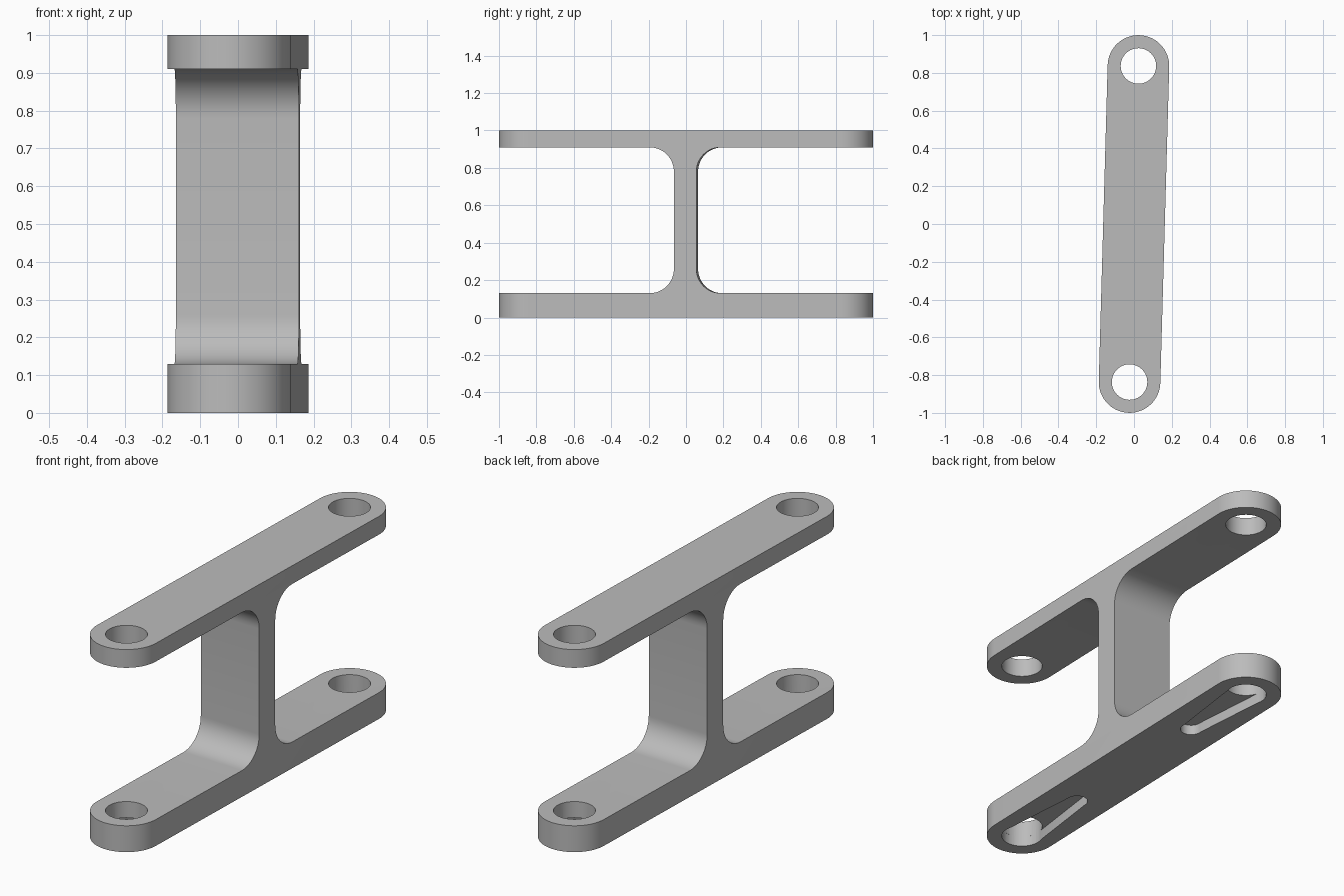
import bpy, bmesh, math
from math import sin, cos, pi
from mathutils import Matrix

cube = bpy.data.objects.get("Cube")
if cube:
    bpy.data.objects.remove(cube, do_unlink=True)

HALF, R_END, R_HOLE = 0.837, 0.163, 0.094      # hole spacing, rounded end, bore
BASE, UNDER, WEB, FILLET = 0.13, 0.91, 0.06, 0.13
TILT = -math.atan2(0.0235, HALF)               # slight turn about the vertical


def arc(cx, cy, r, a0, a1, n):
    return [(cx + r * cos(a0 + (a1 - a0) * i / n), cy + r * sin(a0 + (a1 - a0) * i / n))
            for i in range(n + 1)]


def prism(name, points, low, high, place=lambda u, v, w: (u, v, w)):
    """Extrude a closed outline between two levels."""
    bm = bmesh.new()
    face = bm.faces.new([bm.verts.new(place(u, v, low)) for u, v in points])
    top = bmesh.ops.extrude_face_region(bm, geom=[face])["geom"]
    a, b = place(0, 0, low), place(0, 0, high)
    bmesh.ops.translate(bm, verts=[g for g in top if isinstance(g, bmesh.types.BMVert)],
                        vec=[q - p for p, q in zip(a, b)])
    bmesh.ops.recalc_face_normals(bm, faces=bm.faces)
    mesh = bpy.data.meshes.new(name)
    bm.to_mesh(mesh)
    bm.free()
    obj = bpy.data.objects.new(name, mesh)
    bpy.context.collection.objects.link(obj)
    return obj


def carve(obj, cutter, operation):
    """Apply a boolean and discard the cutter."""
    cutter.hide_render = True
    mod = obj.modifiers.new("carve", "BOOLEAN")
    mod.object, mod.operation, mod.solver = cutter, operation, "EXACT"
    bpy.context.view_layer.objects.active = obj
    bpy.ops.object.modifier_apply(modifier=mod.name)
    bpy.data.objects.remove(cutter, do_unlink=True)


# I-shaped side profile with filleted inner corners
c, N = WEB + FILLET, 12
right = ([(1.2, 0), (1.2, BASE)]
         + arc(c, BASE + FILLET, FILLET, 1.5 * pi, pi, N)
         + arc(c, UNDER - FILLET, FILLET, pi, pi / 2, N)
         + [(1.2, UNDER), (1.2, 1)])
profile = right + [(-y, z) for y, z in reversed(right)]
link = prism("double_bar_link", profile, -0.3, 0.3, lambda y, z, x: (x, y, z))

# Rounded bar outline seen from above
outline = arc(0, HALF, R_END, 0, pi, 32) + arc(0, -HALF, R_END, pi, 2 * pi, 32)
carve(link, prism("outline_cutter", outline, -0.5, 1.5), "INTERSECT")

# Bores through both bars, and tapered pockets on the underside
TIP, R_TIP, DEPTH = 0.41, 0.05, 0.05
lean = math.asin((R_HOLE - R_TIP) / TIP)
for side in (1, -1):
    pocket = (arc(0, HALF, R_HOLE, lean, pi - lean, 32)
              + arc(0, HALF - TIP, R_TIP, pi - lean, 2 * pi + lean, 24))
    slot = prism("pocket_cutter", [(x * side, y * side) for x, y in pocket], -0.2, DEPTH)
    carve(link, slot, "DIFFERENCE")
    bore = prism("bore_cutter", arc(0, HALF * side, R_HOLE, 0, 2 * pi, 48)[:-1], -0.5, 1.5)
    carve(link, bore, "DIFFERENCE")

link.data.transform(Matrix.Rotation(TILT, 4, "Z"))

# Plain grey metal
grey = bpy.data.materials.new("light_grey")
grey.use_nodes = True
colour = (0.5, 0.5, 0.5, 1)
grey.diffuse_color = colour
grey.node_tree.nodes["Principled BSDF"].inputs["Base Color"].default_value = colour
link.data.materials.clear()
link.data.materials.append(grey)
for face in link.data.polygons:
    face.material_index = 0

bpy.ops.object.select_all(action="DESELECT")
link.select_set(True)
bpy.context.view_layer.objects.active = link
bpy.ops.object.shade_smooth_by_angle(angle=math.radians(30))
